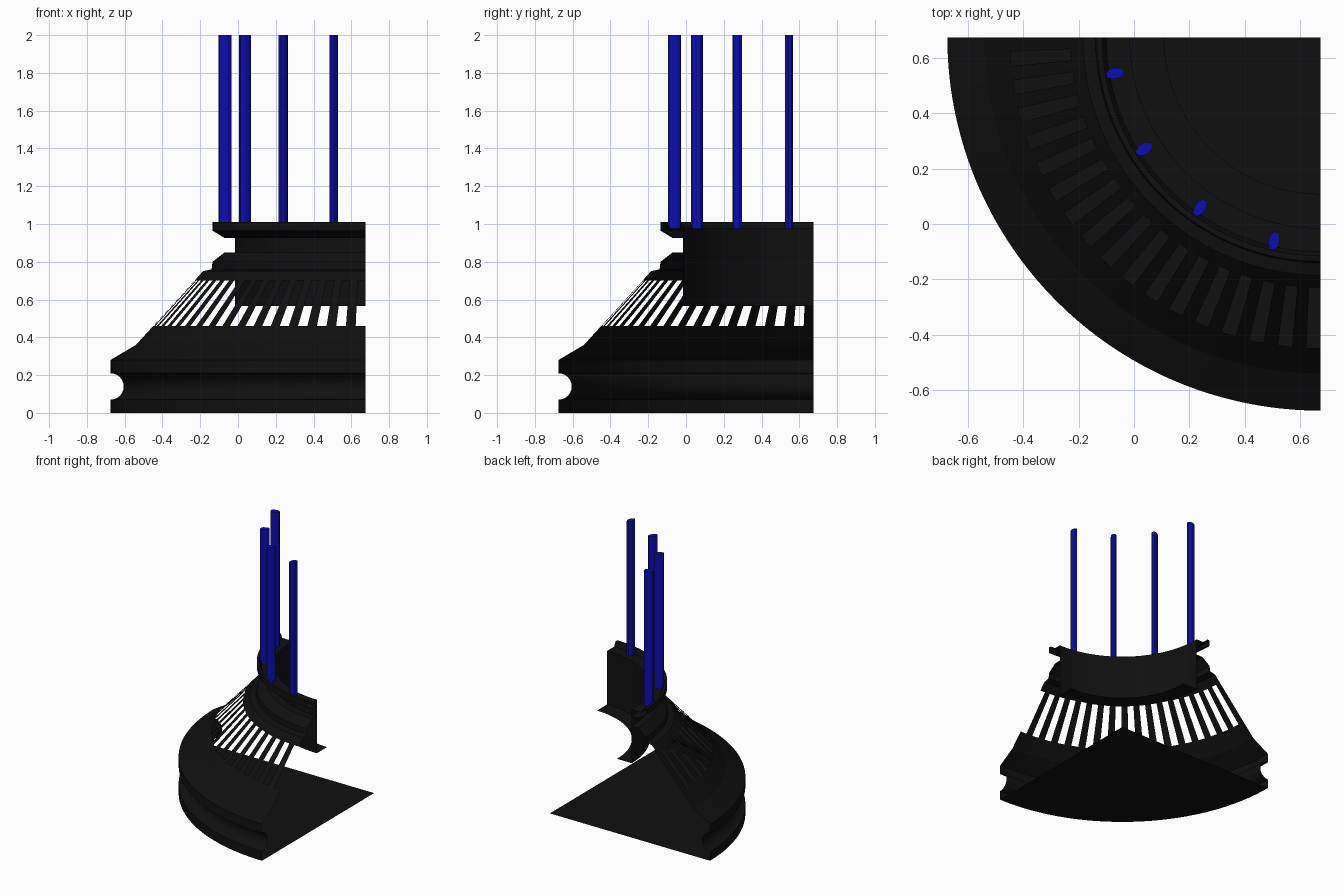
import bpy, bmesh
from math import sin, cos, pi, radians

if "Cube" in bpy.data.objects:
    bpy.data.objects.remove(bpy.data.objects["Cube"])

CX = CY = 0.675          # revolve axis, at the open corner
SLOTS = 17               # vent slots in the quarter turn
SEG = SLOTS * 4          # segments in the quarter turn
START, QUARTER = pi, pi / 2


def material(name, rgb):
    m = bpy.data.materials.new(name)
    m.diffuse_color = (*rgb, 1)
    m.use_nodes = True
    m.node_tree.nodes["Principled BSDF"].inputs["Base Color"].default_value = m.diffuse_color
    return m


black = material("black_iron", (0.005, 0.005, 0.005))
blue = material("blue_flame", (0.004, 0.004, 0.45))


def finish(bm, name, mat, angle=25):
    bmesh.ops.remove_doubles(bm, verts=bm.verts, dist=1e-5)
    me = bpy.data.meshes.new(name)
    bm.to_mesh(me)
    bm.free()
    ob = bpy.data.objects.new(name, me)
    bpy.context.collection.objects.link(ob)
    me.materials.append(mat)
    bpy.ops.object.select_all(action='DESELECT')
    ob.select_set(True)
    bpy.context.view_layer.objects.active = ob
    bpy.ops.object.shade_smooth_by_angle(angle=radians(angle))
    return ob


def sweep(bm, profile, keep=lambda k: True):
    """Revolve (radius, z) points through the quarter turn."""
    rings = []
    for k in range(SEG + 1):
        a = START + QUARTER * k / SEG
        rings.append([bm.verts.new((CX + r * cos(a), CY + r * sin(a), z))
                      for r, z in profile])
    for k in range(SEG):
        if keep(k):
            for j in range(len(profile) - 1):
                bm.faces.new((rings[k][j], rings[k + 1][j],
                              rings[k + 1][j + 1], rings[k][j + 1]))
    loose = [v for v in bm.verts if not v.link_faces]
    bmesh.ops.delete(bm, geom=loose, context='VERTS')


def revolved(name, *profiles):
    bm = bmesh.new()
    for p in profiles:
        sweep(bm, p)
    return finish(bm, name, black)


# Floor plate: a quarter disc fan
bm = bmesh.new()
centre = bm.verts.new((CX, CY, 0))
rim = [bm.verts.new((CX + 1.35 * cos(START + QUARTER * k / SEG),
                     CY + 1.35 * sin(START + QUARTER * k / SEG), 0))
       for k in range(SEG + 1)]
for k in range(SEG):
    bm.faces.new((centre, rim[k + 1], rim[k]))
finish(bm, "floor_plate", black)

# Lower wall with a half-round groove and chamfered shoulder
groove = [(1.35 - 0.07 * sin(pi * i / 12), 0.14 - 0.07 * cos(pi * i / 12))
          for i in range(13)]
revolved("base_wall", [(1.35, 0)] + groove + [(1.35, 0.28), (1.215, 0.36)])

# Conical hood: solid bands above and below, bars between the slots
low, high = (1.124, 0.46), (0.905, 0.70)
bm = bmesh.new()
sweep(bm, [(1.215, 0.36), low])
sweep(bm, [low, high], keep=lambda k: k % 4 < 2)
sweep(bm, [high, (0.86, 0.75), (0.815, 0.76)])
finish(bm, "slotted_hood", black)

# Collar below the neck
revolved("collar", [(0.815, 0.76), (0.81, 0.80), (0.745, 0.85), (0.69, 0.85)])

# Cap ring with a raised outer lip
revolved("cap_ring", [(0.69, 0.925), (0.745, 0.925), (0.81, 0.965), (0.81, 1.01),
                      (0.79, 1.01), (0.775, 0.975), (0.69, 0.975)])

# Inner neck with a foot flange
revolved("inner_neck", [(0.69, 0.975), (0.69, 0.567), (0.566, 0.567)])

# Flames: tall oval prisms, long axis towards the centre
SIDES = 8
for i in range(4):
    a = START + radians(9.9 + 22.4 * i)
    fx, fy = CX + 0.755 * cos(a), CY + 0.755 * sin(a)
    bm = bmesh.new()
    loops = []
    for z in (0.975, 2.0):
        loop = []
        for s in range(SIDES):
            t = 2 * pi * (s + 0.5) / SIDES
            u, v = 0.035 * cos(t), 0.021 * sin(t)
            loop.append(bm.verts.new((fx + u * cos(a) - v * sin(a),
                                      fy + u * sin(a) + v * cos(a), z)))
        loops.append(loop)
    for s in range(SIDES):
        n = (s + 1) % SIDES
        bm.faces.new((loops[0][s], loops[0][n], loops[1][n], loops[1][s]))
    bm.faces.new(loops[1])
    bm.faces.new(loops[0][::-1])
    finish(bm, f"flame_{i + 1}", blue)
